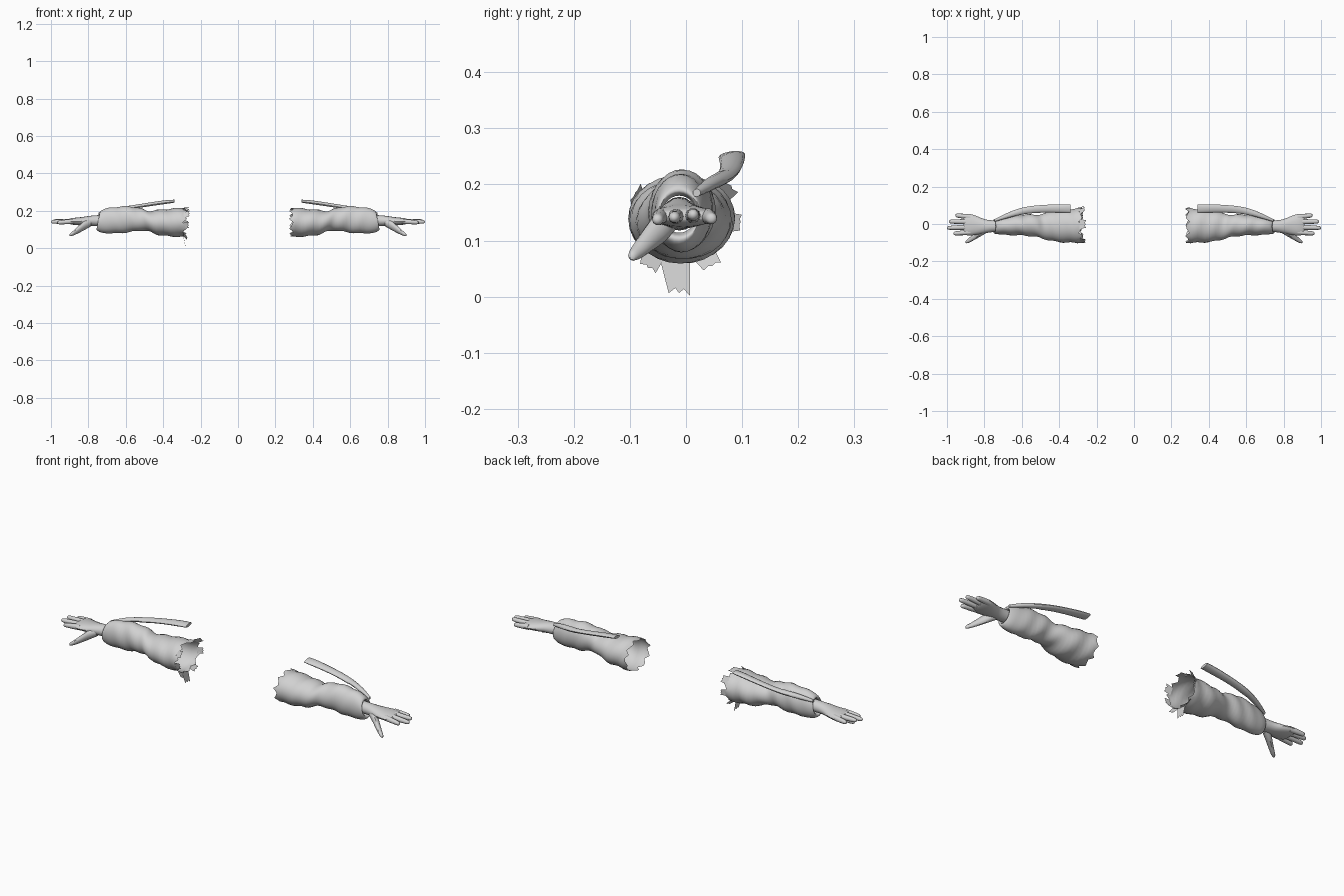
import bpy, bmesh, math
from mathutils import Vector

if "Cube" in bpy.data.objects:
    bpy.data.objects.remove(bpy.data.objects["Cube"])

grey = bpy.data.materials.new("light grey")
grey.diffuse_color = (0.64, 0.64, 0.64, 1)
grey.use_nodes = True
grey.node_tree.nodes["Principled BSDF"].inputs["Base Color"].default_value = grey.diffuse_color


def finish(bm, name, angle=40):
    bmesh.ops.recalc_face_normals(bm, faces=bm.faces)
    me = bpy.data.meshes.new(name)
    bm.to_mesh(me)
    bm.free()
    me.materials.append(grey)
    ob = bpy.data.objects.new(name, me)
    bpy.context.collection.objects.link(ob)
    bpy.ops.object.select_all(action='DESELECT')
    ob.select_set(True)
    bpy.context.view_layer.objects.active = ob
    bpy.ops.object.shade_smooth_by_angle(angle=math.radians(angle))
    return ob


def spline(rows, steps):
    """Smooth the rows of numbers with a Catmull-Rom curve."""
    out = []
    for i in range(len(rows) - 1):
        p = [rows[max(i - 1, 0)], rows[i], rows[i + 1], rows[min(i + 2, len(rows) - 1)]]
        for k in range(steps):
            t = k / steps
            out.append([0.5 * (2 * b + (c - a) * t + (2 * a - 5 * b + 4 * c - d) * t * t
                               + (3 * b - a - 3 * c + d) * t ** 3) for a, b, c, d in zip(*p)])
    out.append(list(rows[-1]))
    return out


def loft(name, rows, side, seg=16, steps=3, caps=(True, True), warp=None):
    """Rows are x, y min, y max, z min, z max of each oval section."""
    bm = bmesh.new()
    rings = []
    for x, y0, y1, z0, z1 in spline(rows, steps):
        ring = []
        for j in range(seg):
            a = math.tau * j / seg
            p = Vector((x, (y0 + y1) / 2 + (y1 - y0) / 2 * math.cos(a),
                        (z0 + z1) / 2 + (z1 - z0) / 2 * math.sin(a)))
            if warp:
                p = warp(p, a, j)
            ring.append(bm.verts.new((p.x * side, p.y, p.z)))
        rings.append(ring)
    for r, q in zip(rings, rings[1:]):
        for j in range(seg):
            k = (j + 1) % seg
            bm.faces.new((r[j], r[k], q[k], q[j]))
    if caps[0]:
        bm.faces.new(rings[0])
    if caps[1]:
        bm.faces.new(rings[-1])
    return finish(bm, name)


SLEEVE = [(.285, -.10, .085, .06, .218), (.34, -.10, .08, .062, .213),
          (.42, -.094, .075, .07, .205), (.48, -.08, .055, .09, .20),
          (.52, -.07, .05, .095, .212), (.58, -.062, .05, .086, .224),
          (.65, -.06, .045, .08, .221), (.71, -.056, .036, .082, .215),
          (.742, -.052, .027, .095, .20), (.745, -.046, .022, .108, .186),
          (.72, -.042, .018, .114, .18)]
HAND = [(.70, -.042, .018, .118, .178), (.76, -.044, .02, .118, .176),
        (.80, -.05, .026, .12, .172), (.84, -.057, .042, .122, .166),
        (.88, -.062, .054, .125, .162), (.905, -.055, .05, .131, .156),
        (.912, -.04, .04, .138, .15)]
THUMB = [(.785, -.045, -.01, .118, .158), (.82, -.066, -.024, .098, .148),
         (.85, -.083, -.048, .082, .122), (.88, -.099, -.072, .068, .094),
         (.895, -.103, -.085, .064, .082), (.90, -.100, -.092, .066, .075)]
# Finger name, root y, tip y, tip x, tip z
FINGERS = [("index", -.044, -.051, .965, .137), ("middle", -.017, -.021, 1.0, .141),
           ("ring", .012, .013, .99, .146), ("little", .038, .046, .955, .139)]
STRIP = [(.34, .058, .105, .244, .259), (.39, .059, .105, .236, .256),
         (.46, .061, .103, .226, .246), (.54, .058, .097, .214, .234),
         (.61, .048, .084, .202, .224), (.68, .030, .058, .19, .212),
         (.745, .012, .026, .178, .192)]


def cloth(p, a, j):
    """Slant the cuff, wrinkle the cloth and tear the open end."""
    w = max(0, min(1, (p.x - .62) / .1))
    p.x -= w * .2 * (p.z - .15)
    fold = .003 * math.sin(70 * p.x + 2 * a) * (1 - w)
    p.y += fold * math.cos(a)
    p.z += fold * math.sin(a)
    if p.x < .30:
        p.x += .009 * math.sin(j * 2.3) + .004 * math.cos(j * 4.1)
    return p


def crease_strip(p, a, j):
    """Roll the strip so that its outer edge lies higher."""
    return p + Vector((0, 0, .12 * (p.y - .08) if p.x < .6 else 0))


for side, label in ((1, "right"), (-1, "left")):
    loft(label + "_sleeve", SLEEVE, side, 28, 4, (False, False), cloth)
    loft(label + "_palm", HAND, side, 16, 3)
    loft(label + "_thumb", THUMB, side, 12, 3)
    loft(label + "_trailing_strip", STRIP, side, 12, 3, warp=crease_strip)
    for name, ya, yb, xe, ze in FINGERS:
        rows = []
        for t, r in ((0, .014), (.35, .0135), (.65, .012), (.88, .0105), (.97, .0075), (1, .002)):
            x, y, z = .875 + (xe - .875) * t, ya + (yb - ya) * t, .144 + (ze - .144) * t
            rows.append((x, y - r, y + r, z - r, z + r))
        loft(f"{label}_{name}_finger", rows, side, 10, 2)

# Torn cloth tongues on the left sleeve: base angle, half width, tip x, tip y, tip z, tip half width
TATTERS = [(-98, 17, -.28, -.012, .004, .019), (-62, 13, -.272, .047, .054, .017),
           (-125, 14, -.27, -.068, .05, .016), (-5, 12, -.265, .098, .132, .014),
           (152, 13, -.258, -.09, .187, .017), (85, 17, -.256, .0, .216, .02),
           (38, 14, -.262, .082, .198, .016), (-165, 14, -.262, -.098, .125, .016)]
bm = bmesh.new()
for ang, half, tx, ty, tz, tw in TATTERS:
    base = []
    for d in (-half, half):
        a = math.radians(ang + d)
        base.append(Vector((-.292, -.0075 + .0925 * math.cos(a), .139 + .079 * math.sin(a))))
    along = (base[1] - base[0]).normalized()
    tip = Vector((tx, ty, tz))
    mid = (base[0] + base[1]) / 2
    notch = tip.lerp(mid, .18)
    pts = [base[0], tip - along * tw, notch - along * tw * .3, tip.lerp(mid, .04),
           notch + along * tw * .5, tip + along * tw, base[1]]
    v = [bm.verts.new((p.x, p.y, max(p.z, 0))) for p in pts]
    m = bm.verts.new(mid)
    for p, q in zip(v, v[1:]):
        bm.faces.new((m, p, q))
finish(bm, "left_sleeve_tatters", 20)
